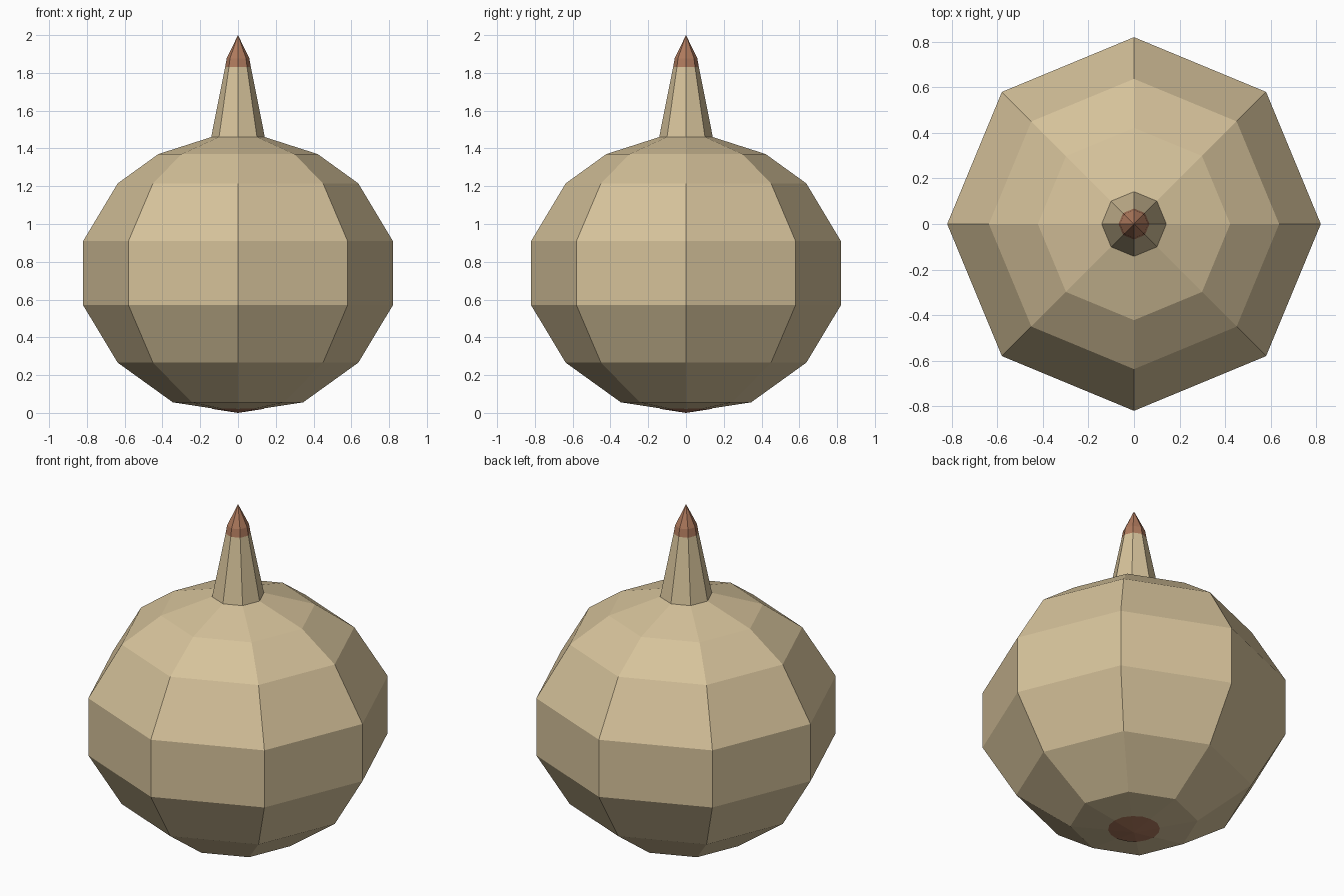
import bpy, bmesh, math

if "Cube" in bpy.data.objects:
    bpy.data.objects.remove(bpy.data.objects["Cube"])

SIDES = 8


def material(name, rgb):
    m = bpy.data.materials.new(name)
    m.diffuse_color = (*rgb, 1.0)
    m.use_nodes = True
    m.node_tree.nodes["Principled BSDF"].inputs["Base Color"].default_value = m.diffuse_color
    return m


tan = material("tan skin", (0.67, 0.54, 0.325))
brown = material("brown tip", (0.43, 0.195, 0.11))


def make_object(name, bm, mats):
    me = bpy.data.meshes.new(name)
    bm.to_mesh(me)
    bm.free()
    for m in mats:
        me.materials.append(m)
    ob = bpy.data.objects.new(name, me)
    bpy.context.collection.objects.link(ob)
    return ob


def lathe(name, profile, mats, brown_above=9.0):
    """Flat-faced lathe; profile runs bottom to top, radius 0 makes a point."""
    bm = bmesh.new()
    rings = []
    for r, z in profile:
        n = SIDES if r > 0 else 1
        rings.append([bm.verts.new((r * math.cos(math.tau * i / SIDES),
                                    r * math.sin(math.tau * i / SIDES), z))
                      for i in range(n)])
    for low, high in zip(rings, rings[1:]):
        for i in range(SIDES):
            j = (i + 1) % SIDES
            loop = [low[i % len(low)], low[j % len(low)],
                    high[j % len(high)], high[i % len(high)]]
            f = bm.faces.new(list(dict.fromkeys(loop)))
            f.material_index = int(f.calc_center_median().z > brown_above)
    return make_object(name, bm, mats)


# Round bulb body
lathe("body", [(0, 0.003), (0.345, 0.056), (0.637, 0.266), (0.82, 0.57),
               (0.82, 0.91), (0.637, 1.215), (0.422, 1.37), (0.142, 1.46)], [tan])

# Tapered stem with a brown tip
lathe("stem", [(0.142, 1.46), (0.068, 1.83), (0.06, 1.877), (0, 2.0)],
      [tan, brown], 1.83)

# Thin round brown patch lying on the underside
bm = bmesh.new()
tip = bm.verts.new((0, 0, 0))
rim = []
for i in range(16):
    a = math.tau * i / 16
    slope = 0.053 / 0.345 / (math.cos(math.pi / 8) if i % 2 else 1)
    rim.append(bm.verts.new((0.14 * math.cos(a), 0.14 * math.sin(a), 0.14 * slope)))
for i in range(16):
    bm.faces.new((tip, rim[(i + 1) % 16], rim[i]))
make_object("underside_patch", bm, [brown])

# Make all faces point outward
for name in ("body", "stem"):
    me = bpy.data.objects[name].data
    bm = bmesh.new()
    bm.from_mesh(me)
    for f in bm.faces:
        c = f.calc_center_median()
        ref = c.copy()
        ref.z -= 0.75 if name == "body" else 1.6
        if f.normal.dot(ref) < 0:
            f.normal_flip()
    bm.to_mesh(me)
    bm.free()
